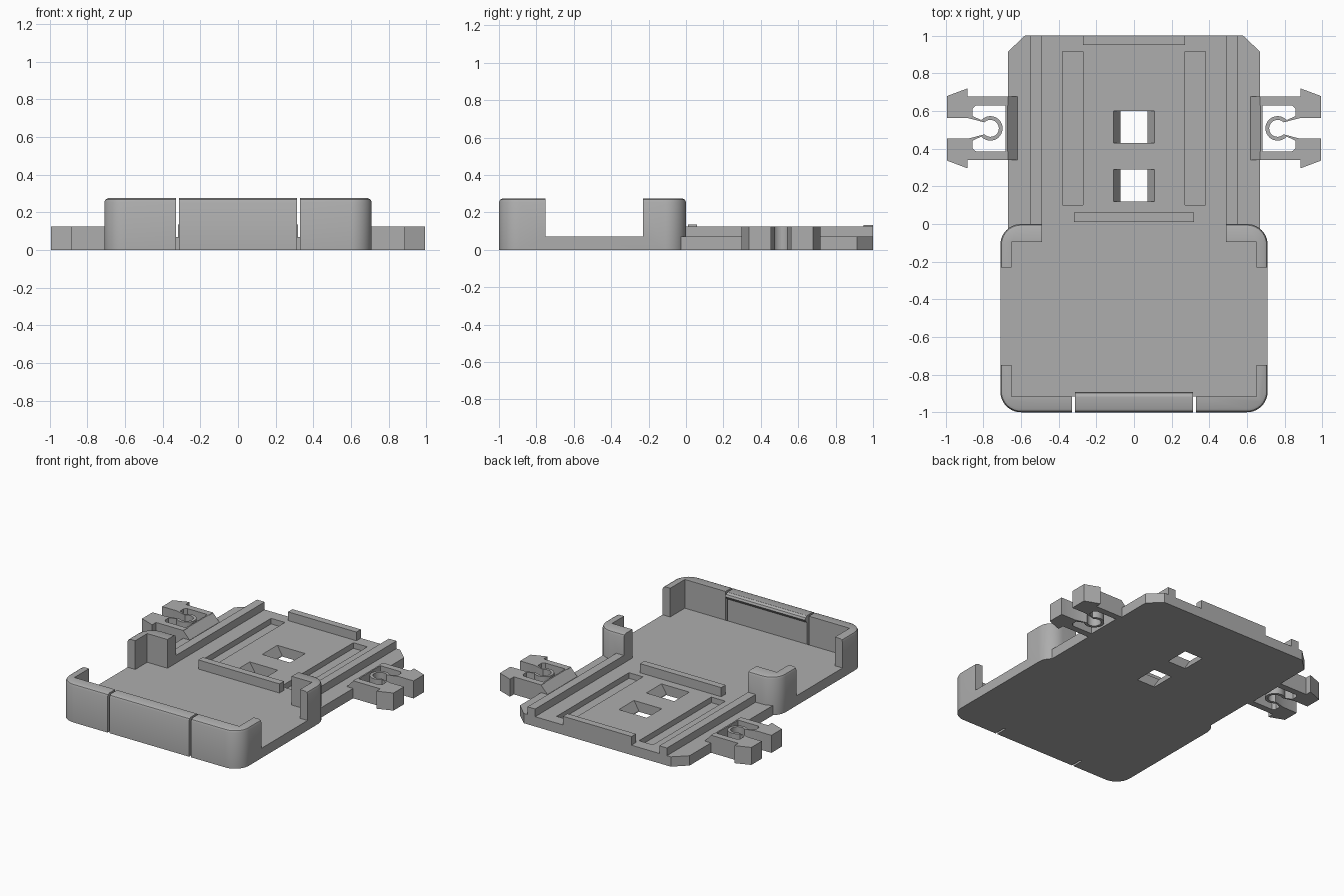
import bpy, bmesh
from math import sin, cos, pi, radians

if "Cube" in bpy.data.objects:
    bpy.data.objects.remove(bpy.data.objects["Cube"])

grey = bpy.data.materials.new("mid_grey_plastic")
grey.use_nodes = True
grey.diffuse_color = (0.42, 0.42, 0.42, 1)
grey.node_tree.nodes["Principled BSDF"].inputs["Base Color"].default_value = grey.diffuse_color

FLOOR, RAIL, TOP = 0.07, 0.125, 0.275


def loft(name, rings):
    """Closed solid through matching rings of points."""
    bm = bmesh.new()
    loops = [[bm.verts.new(p) for p in ring] for ring in rings]
    n = len(loops[0])
    bm.faces.new(loops[0])
    bm.faces.new(loops[-1])
    for a, b in zip(loops, loops[1:]):
        for i in range(n):
            j = (i + 1) % n
            bm.faces.new((a[i], a[j], b[j], b[i]))
    bmesh.ops.recalc_face_normals(bm, faces=bm.faces)
    mesh = bpy.data.meshes.new(name)
    bm.to_mesh(mesh)
    bm.free()
    mesh.materials.append(grey)
    ob = bpy.data.objects.new(name, mesh)
    bpy.context.collection.objects.link(ob)
    return ob


def prism(name, outline, z0, z1):
    return loft(name, [[(x, y, z) for x, y in outline] for z in (z0, z1)])


def across(name, profile, x0, x1):
    """Extrude a y-z profile along x."""
    return loft(name, [[(x, y, z) for y, z in profile] for x in (x0, x1)])


def along(name, profile, y0, y1):
    """Extrude an x-z profile along y."""
    return loft(name, [[(x, y, z) for x, z in profile] for y in (y0, y1)])


def rect(x0, x1, y0, y1):
    return [(x0, y0), (x1, y0), (x1, y1), (x0, y1)]


def box(name, x0, x1, y0, y1, z0, z1):
    return prism(name, rect(x0, x1, y0, y1), z0, z1)


def cut(ob, cutter):
    mod = ob.modifiers.new("cut", 'BOOLEAN')
    mod.operation, mod.solver, mod.object = 'DIFFERENCE', 'EXACT', cutter
    bpy.context.view_layer.objects.active = ob
    bpy.ops.object.modifier_apply(modifier=mod.name)
    bpy.data.objects.remove(cutter)


def smooth(ob):
    bpy.ops.object.select_all(action='DESELECT')
    ob.select_set(True)
    bpy.context.view_layer.objects.active = ob
    bpy.ops.object.shade_smooth_by_angle(angle=radians(30))


def arc(cx, cy, r, a0, a1, n):
    return [(cx + r * cos(radians(a0 + (a1 - a0) * i / n)),
             cy + r * sin(radians(a0 + (a1 - a0) * i / n))) for i in range(n + 1)]


# Tray: rounded block with softened rim, hollowed to leave corner walls
def tray_ring(z, inset):
    r = 0.11 - inset
    pts = []
    for i, (cx, cy) in enumerate([(0.6, -0.11), (-0.6, -0.11), (-0.6, -0.89), (0.6, -0.89)]):
        pts += arc(cx, cy, r, 90 * i, 90 * i + 90, 10)
    return [(x, y, z) for x, y in pts]


tray = loft("tray", [tray_ring(0, 0), tray_ring(0.255, 0),
                     tray_ring(0.268, 0.006), tray_ring(TOP, 0.02)])
cut(tray, box("cutter", -0.65, 0.65, -0.915, -0.095, FLOOR, 1))
cut(tray, box("cutter", -1, 1, -0.75, -0.23, FLOOR, 1))
cut(tray, box("cutter", -0.49, 0.49, -0.2, 0.2, FLOOR, 1))
for s in (-1, 1):
    x0, x1 = sorted((s * 0.314, s * 0.329))
    cut(tray, box("cutter", x0, x1, -1.1, -0.915, -1, 1))
smooth(tray)

# Latch lip on the middle of the front wall
across("front_latch_lip", [(-0.95, 0.225), (-0.95, 0.274), (-0.915, 0.274), (-0.898, 0.265),
                           (-0.892, 0.25), (-0.915, 0.225)], -0.314, 0.314)

# Rear plate with chamfered corners, grooves and tapered windows
plate = prism("rear_plate", [(-0.67, -0.06), (0.67, -0.06), (0.67, 0.915), (0.58, 1),
                             (-0.58, 1), (-0.67, 0.915)], 0, FLOOR)
for s in (-1, 1):
    x0, x1 = sorted((s * 0.27, s * 0.38))
    cut(plate, box("cutter", x0, x1, 0.1, 0.915, 0.03, 1))
for y in (0.12, 0.43):
    cut(plate, along("cutter", [(-0.072, -0.1), (0.072, -0.1), (0.072, 0.01), (0.11, FLOOR),
                                (0.11, 0.2), (-0.11, 0.2), (-0.11, FLOOR), (-0.072, 0.01)],
                     y, y + 0.17))

# Stop bars across the plate
box("inner_stop_bar", -0.32, 0.32, 0.01, 0.06, FLOOR - 0.01, 0.135)
box("rear_stop_bar", -0.27, 0.27, 0.95, 1, FLOOR - 0.01, 0.132)

# Guide rails and side spring clips, mirrored left and right
clip_y = 0.508
half_clip = [(0.67, 0.168), (0.885, 0.168), (0.885, 0.212), (0.992, 0.172), (0.992, 0.054),
             (0.88, 0.054), (0.81, 0.036)]
half_clip += arc(0.763, 0, 0.045, 45, 180, 12)
half_clip += arc(0.763, 0, 0.065, 180, 42, 12)
half_clip += [(0.858, 0.066), (0.858, 0.105), (0.84, 0.122), (0.67, 0.122)]

for side, s in (("left", 1), ("right", -1)):
    x0, x1 = sorted((s * 0.49, s * 0.55))
    box(side + "_guide_rail", x0, x1, 0, 1, FLOOR - 0.01, RAIL)
    along(side + "_clip_base", [(s * 0.62, FLOOR - 0.01), (s * 0.62, FLOOR), (s * 0.672, RAIL),
                                (s * 0.682, RAIL), (s * 0.682, 0), (s * 0.66, 0)],
          clip_y - 0.168, clip_y + 0.168)
    for end, t in (("rear", 1), ("front", -1)):
        smooth(prism(f"{side}_{end}_clip_arm",
                     [(s * x, clip_y + t * y) for x, y in half_clip], 0, RAIL))
